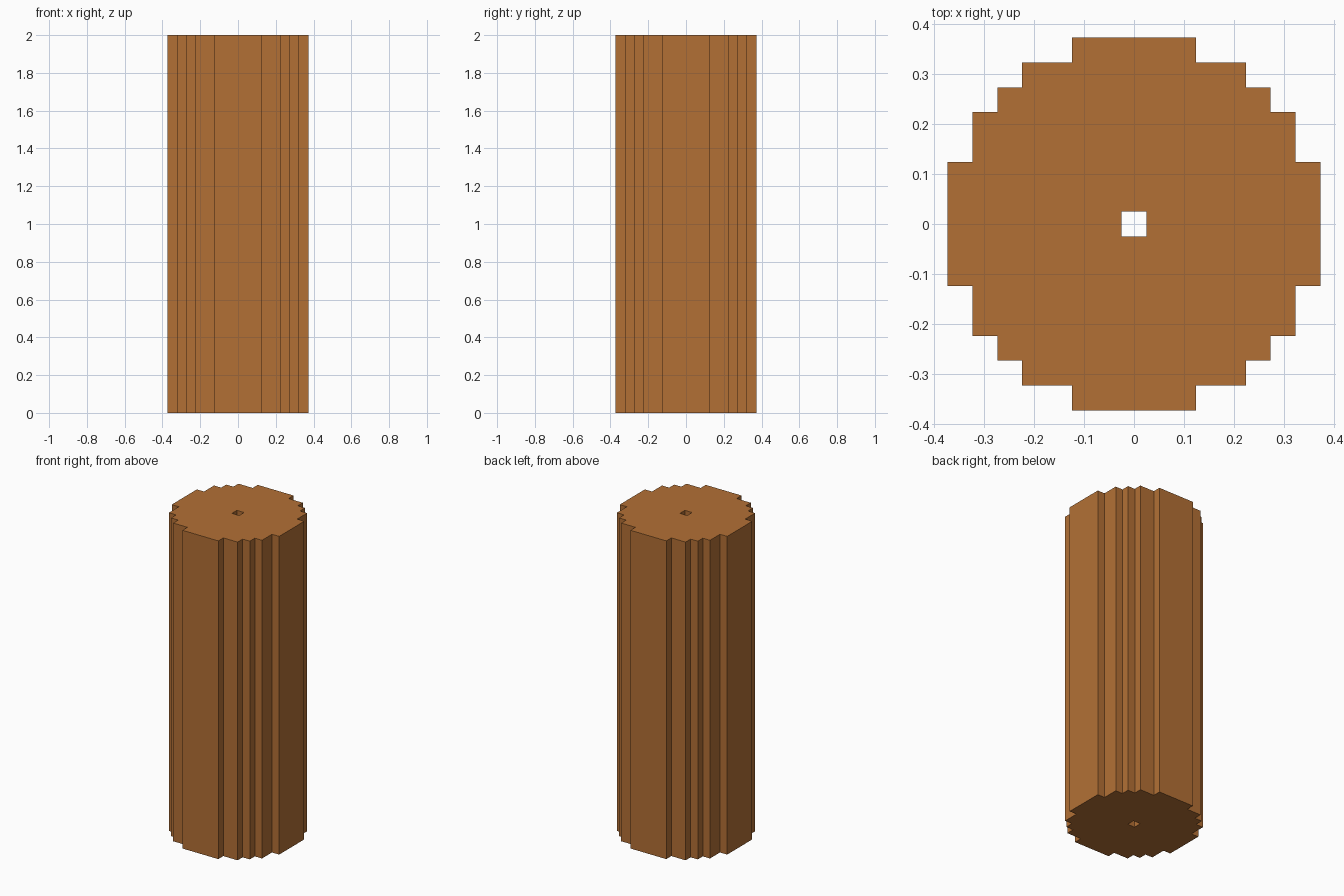
import bpy, bmesh

if "Cube" in bpy.data.objects:
    bpy.data.objects.remove(bpy.data.objects["Cube"])

CELL = 0.0498   # width of one step
HEIGHT = 2.0

# One quarter of the stepped outline, in cells
QUARTER = [(7.5, 2.5), (6.5, 2.5), (6.5, 4.5), (5.5, 4.5), (5.5, 5.5),
           (4.5, 5.5), (4.5, 6.5), (2.5, 6.5), (2.5, 7.5)]


def ring(quarter):
    """Repeat a quarter outline by four 90 degree turns."""
    pts, q = [], quarter
    for _ in range(4):
        pts += q
        q = [(-y, x) for x, y in q]
    return pts


def add_loop(bm, pts):
    vs = [bm.verts.new((x * CELL, y * CELL, 0)) for x, y in pts]
    return [bm.edges.new((a, b)) for a, b in zip(vs, vs[1:] + vs[:1])]


# Stepped column with a square hole right through the middle
bm = bmesh.new()
edges = add_loop(bm, ring(QUARTER)) + add_loop(bm, ring([(0.5, 0.5)]))
bmesh.ops.triangle_fill(bm, edges=edges, use_beauty=True, use_dissolve=False)
ext = bmesh.ops.extrude_face_region(bm, geom=bm.faces[:], use_keep_orig=True)
top = [g for g in ext["geom"] if isinstance(g, bmesh.types.BMVert)]
bmesh.ops.translate(bm, verts=top, vec=(0, 0, HEIGHT))
bmesh.ops.recalc_face_normals(bm, faces=bm.faces[:])

mesh = bpy.data.meshes.new("stepped_column")
bm.to_mesh(mesh)
bm.free()

# Copper brown colour
mat = bpy.data.materials.new("copper_brown")
mat.diffuse_color = (0.45, 0.163, 0.036, 1)
mat.use_nodes = True
mat.node_tree.nodes["Principled BSDF"].inputs["Base Color"].default_value = mat.diffuse_color
mesh.materials.append(mat)

column = bpy.data.objects.new("stepped_column", mesh)
bpy.context.collection.objects.link(column)
